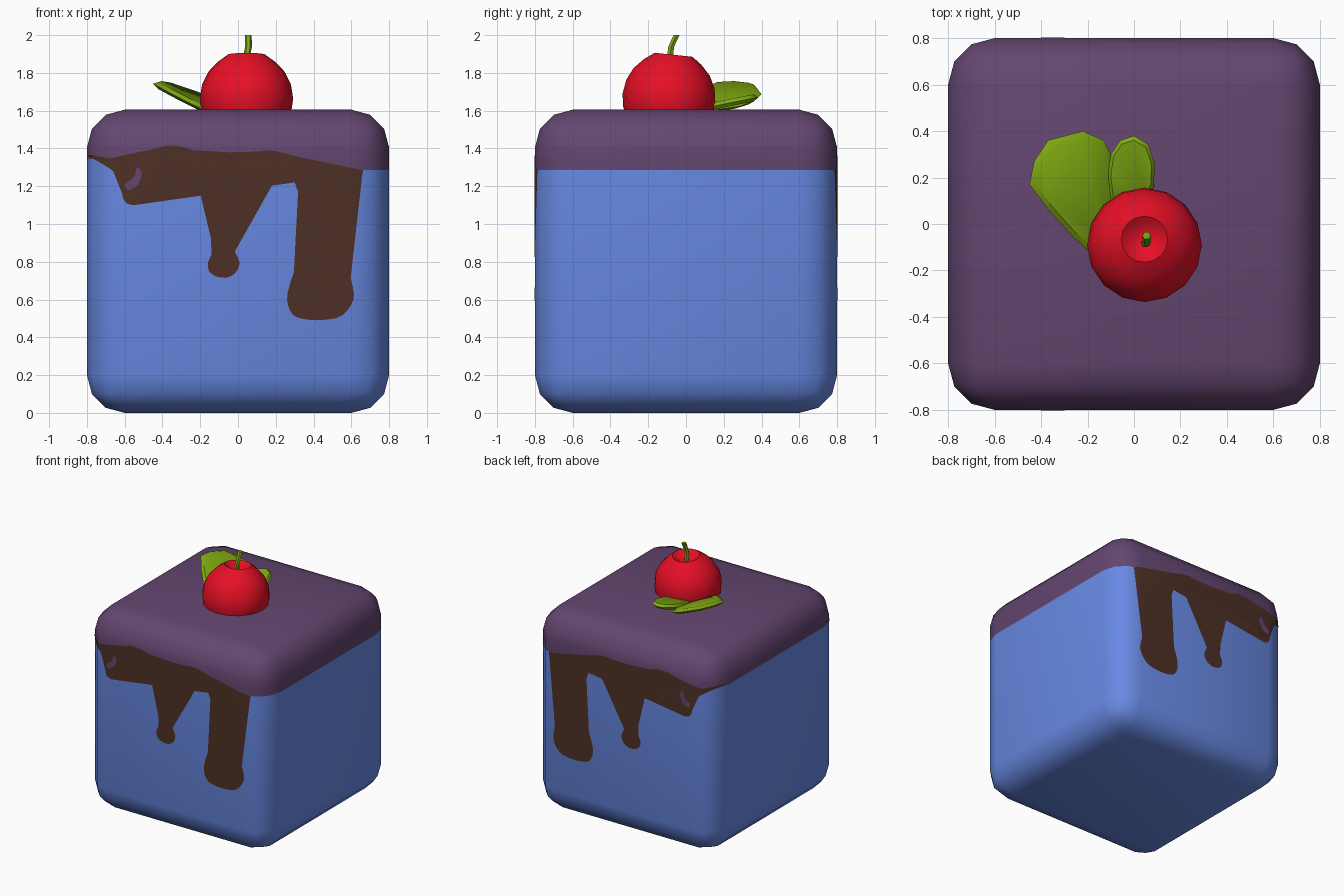
import bpy, bmesh, math
from mathutils import Vector, Matrix
from mathutils.bvhtree import BVHTree

if "Cube" in bpy.data.objects:
    bpy.data.objects.remove(bpy.data.objects["Cube"])


def material(name, rgb):
    m = bpy.data.materials.new(name)
    m.diffuse_color = (*rgb, 1)
    m.use_nodes = True
    m.node_tree.nodes["Principled BSDF"].inputs["Base Color"].default_value = m.diffuse_color
    return m


BLUE = material("blue sponge", (0.138, 0.254, 0.775))
PURPLE = material("purple icing", (0.127, 0.061, 0.162))
BROWN = material("brown sauce", (0.076, 0.030, 0.019))
RED = material("red cherry", (0.79, 0.005, 0.019))
GREEN = material("leaf green", (0.22, 0.41, 0.006))


def finish(bm, name, mats, angle=40):
    me = bpy.data.meshes.new(name)
    bm.to_mesh(me)
    bm.free()
    for m in mats:
        me.materials.append(m)
    ob = bpy.data.objects.new(name, me)
    bpy.context.collection.objects.link(ob)
    bpy.ops.object.select_all(action='DESELECT')
    ob.select_set(True)
    bpy.context.view_layer.objects.active = ob
    bpy.ops.object.shade_smooth_by_angle(angle=math.radians(angle))
    return ob


def cut(bm, co, no):
    bmesh.ops.bisect_plane(bm, geom=bm.verts[:] + bm.edges[:] + bm.faces[:],
                           plane_co=co, plane_no=no, dist=1e-5)


# Rounded cake block, icing coloured by height (a bit higher on the left)
H = 1.605
bm = bmesh.new()
bmesh.ops.create_cube(bm, size=1, matrix=Matrix.Translation((0, 0, H / 2)) @ Matrix.Diagonal((1.6, 1.6, H, 1)))
bmesh.ops.bevel(bm, geom=bm.edges[:], offset=0.2, segments=3, profile=0.5, affect='EDGES')
block = BVHTree.FromBMesh(bm)
cut(bm, (0, 0, 1.285), (0, 0, 1))
cut(bm, (0, 0, 1.345), (0, 0, 1))
cut(bm, (-0.1, 0, 0), (1, 0, 0))
for f in bm.faces:
    c = f.calc_center_median()
    f.material_index = int(c.z > (1.345 if c.x < -0.1 else 1.285))
finish(bm, "cake_block", [BLUE, PURPLE])


def smooth_outline(pts, n=3):
    out = []
    P = [Vector(p) for p in pts]
    for i in range(len(P)):
        a, b, c, d = (P[(i + k) % len(P)] for k in (-1, 0, 1, 2))
        for k in range(n):
            t = k / n
            out.append(0.5 * (2 * b + (c - a) * t + (2 * a - 5 * b + 4 * c - d) * t * t
                              + (3 * b - a - 3 * c + d) * t ** 3))
    return out


def skin_patch(name, pts, side, mat, lift):
    """Flat outline in x/z laid onto the block surface facing side * y."""
    bm = bmesh.new()
    bm.faces.new([bm.verts.new((max(-0.795, p.x), 0, p.y)) for p in smooth_outline(pts)])
    bmesh.ops.triangulate(bm, faces=bm.faces[:])
    for x in (-0.773, -0.7, -0.6, 0.6, 0.7):
        cut(bm, (x, 0, 0), (1, 0, 0))
    cut(bm, (0, 0, H - 0.2), (0, 0, 1))
    for v in bm.verts:
        hit, no, _, _ = block.ray_cast(Vector((v.co.x, 2 * side, v.co.z)), Vector((0, -side, 0)))
        if hit:
            v.co = hit + no * lift
    bm.normal_update()
    bmesh.ops.reverse_faces(bm, faces=[f for f in bm.faces if f.normal.y * side < 0])
    finish(bm, name, [mat])


# Sauce drips, the same on front and back
DRIP = [(-.795, 1.365), (-.7, 1.31), (-.645, 1.26), (-.62, 1.19), (-.6, 1.12), (-.55, 1.1),
        (-.5, 1.13), (-.48, 1.2), (-.43, 1.25), (-.4, 1.31), (-.35, 1.33), (-.28, 1.31),
        (-.2, 1.24), (-.15, 1.15), (-.12, 1.02), (-.13, .87), (-.16, .79), (-.14, .735),
        (-.07, .715), (-.015, .74), (.008, .8), (-.03, .88), (-.04, 1.0), (-.02, 1.14),
        (.03, 1.24), (.12, 1.275), (.22, 1.275), (.3, 1.22), (.34, 1.05), (.33, .85),
        (.28, .7), (.26, .6), (.29, .52), (.36, .495), (.45, .492), (.55, .515), (.61, .6),
        (.6, .7), (.56, .85), (.55, 1.0), (.57, 1.15), (.61, 1.24), (.66, 1.285),
        (.45, 1.315), (.3, 1.36), (.15, 1.39), (0, 1.345), (-.08, 1.325), (-.2, 1.375),
        (-.3, 1.41), (-.4, 1.41), (-.47, 1.375), (-.52, 1.335), (-.61, 1.345), (-.7, 1.352)]
SPOT = [(-.6, 1.21), (-.58, 1.18), (-.53, 1.21), (-.51, 1.27), (-.535, 1.3), (-.55, 1.25)]
for side, where in ((-1, "front"), (1, "back")):
    skin_patch(where + "_drips", DRIP, side, BROWN, 0.003)
    skin_patch(where + "_icing_spot", SPOT, side, PURPLE, 0.006)

# Cherry: lathed profile with a dimple on top, tilted slightly back
R = 0.247
prof = [(0, .185), (.04, .19), (.08, .215), (.1, .232)]
prof += [(R * math.cos(math.radians(a)), R * math.sin(math.radians(a))) for a in (52, 35, 18, 0, -16, -32)]
bm = bmesh.new()
vs = [bm.verts.new((r, 0, z)) for r, z in prof]
es = [bm.edges.new(p) for p in zip(vs, vs[1:])]
bmesh.ops.spin(bm, geom=vs + es, cent=(0, 0, 0), axis=(0, 0, 1), angle=math.tau, steps=16)
bmesh.ops.remove_doubles(bm, verts=bm.verts[:], dist=1e-4)
bmesh.ops.recalc_face_normals(bm, faces=bm.faces[:])
if sum(f.normal.dot(f.calc_center_median()) for f in bm.faces) < 0:
    bmesh.ops.reverse_faces(bm, faces=bm.faces[:])
bm.transform(Matrix.Translation((0.045, -0.09, 1.665)) @ Matrix.Rotation(math.radians(-6), 4, 'X'))
finish(bm, "cherry", [RED], 60)

# Stem: six-sided rings along a bent path
path = [(.05, -.075, 1.83), (.048, -.083, 1.9), (.056, -.078, 1.94), (.054, -.05, 2.0)]
bm = bmesh.new()
rings = [[bm.verts.new((x + .018 * math.cos(k * math.tau / 6), y + .018 * math.sin(k * math.tau / 6), z))
          for k in range(6)] for x, y, z in path]
for a, b in zip(rings, rings[1:]):
    for k in range(6):
        bm.faces.new((a[k], a[(k + 1) % 6], b[(k + 1) % 6], b[k]))
bm.faces.new(rings[-1])
finish(bm, "stem", [GREEN])


# Leaves: sloped lens-shaped slabs
def leaf(name, outline, height):
    c = sum((Vector(p) for p in outline), Vector((0, 0))) / len(outline)
    bm = bmesh.new()
    rings = []
    for s, dz in ((.86, -.018), (1, 0), (.86, .02)):
        ring = []
        for p in outline:
            q = c + (Vector(p) - c) * s
            ring.append(bm.verts.new((q.x, q.y, height(q.x, q.y) + dz)))
        rings.append(ring)
    n = len(outline)
    for a, b in zip(rings, rings[1:]):
        for k in range(n):
            bm.faces.new((a[k], a[(k + 1) % n], b[(k + 1) % n], b[k]))
    bm.faces.new(rings[0])
    bm.faces.new(rings[-1])
    bmesh.ops.recalc_face_normals(bm, faces=bm.faces[:])
    finish(bm, name, [GREEN])


leaf("large_leaf", [(-.19, -.12), (-.26, -.06), (-.36, .05), (-.45, .17), (-.43, .27), (-.37, .36),
                    (-.22, .4), (-.13, .36), (-.09, .28), (-.08, .1), (-.12, -.08)],
     lambda x, y: 1.615 + .37 * (-.2 - x) + .13 * (y + .1))
leaf("small_leaf", [(-.1, .08), (-.115, .2), (-.1, .3), (-.06, .36), (0, .38), (.06, .345),
                    (.09, .26), (.085, .16), (.05, .08)],
     lambda x, y: 1.615 + .2 * (y - .1))
